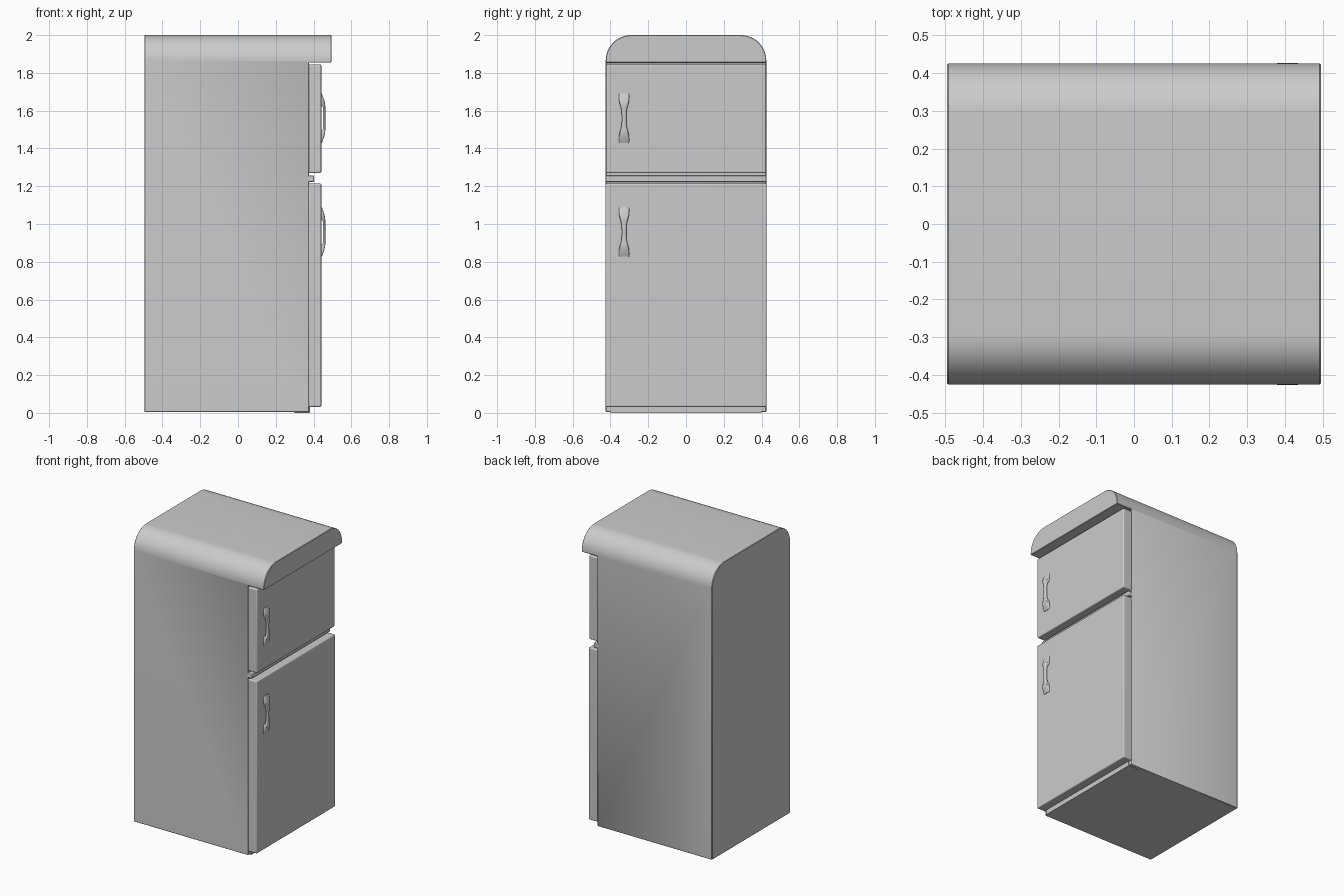
import bpy, bmesh, math

if "Cube" in bpy.data.objects:
    bpy.data.objects.remove(bpy.data.objects["Cube"])


def make_object(name, bm):
    bmesh.ops.recalc_face_normals(bm, faces=bm.faces)
    mesh = bpy.data.meshes.new(name)
    bm.to_mesh(mesh)
    bm.free()
    ob = bpy.data.objects.new(name, mesh)
    bpy.context.collection.objects.link(ob)
    return ob


def box(name, x, y, z):
    bm = bmesh.new()
    bmesh.ops.create_cube(bm, size=1)
    for v in bm.verts:
        v.co = [r[0] + (c + 0.5) * (r[1] - r[0]) for c, r in zip(v.co, (x, y, z))]
    return make_object(name, bm)


def smooth(ob, angle=35):
    bpy.ops.object.select_all(action='DESELECT')
    ob.select_set(True)
    bpy.context.view_layer.objects.active = ob
    bpy.ops.object.shade_smooth_by_angle(angle=math.radians(angle))


def bevel(ob, width, segments):
    m = ob.modifiers.new("bevel", 'BEVEL')
    m.width, m.segments = width, segments


HALF_W, BACK, FRONT, FACE = 0.425, -0.495, 0.495, 0.375

# cabinet: arched profile extruded front to back
profile = [(-HALF_W, 0.004), (HALF_W, 0.004)]
for i in range(17):
    a = math.pi / 2 * i / 16
    profile.append((HALF_W - 0.135 + 0.135 * math.cos(a), 1.865 + 0.135 * math.sin(a)))
profile += [(-y, z) for y, z in reversed(profile[2:])]
bm = bmesh.new()
face = bm.faces.new([bm.verts.new((BACK, y, z)) for y, z in profile])
ext = bmesh.ops.extrude_face_region(bm, geom=[face])
bmesh.ops.translate(bm, vec=(FRONT - BACK, 0, 0),
                    verts=[g for g in ext['geom'] if isinstance(g, bmesh.types.BMVert)])
cabinet = make_object("cabinet", bm)

# recess below the overhanging hood
cutter = box("door_recess_cutter", (FACE, 0.7), (-0.6, 0.6), (-0.2, 1.855))
cutter.hide_render = True
cutter.hide_set(True)
cut = cabinet.modifiers.new("door_recess", 'BOOLEAN')
cut.operation, cut.object, cut.solver = 'DIFFERENCE', cutter, 'EXACT'
bevel(cabinet, 0.003, 1)
cabinet.modifiers["bevel"].angle_limit = math.radians(50)
smooth(cabinet)

# base plinth and divider between the doors
plinth = box("plinth", (0.30, 0.382), (-0.40, 0.40), (0, 0.035))
divider = box("door_divider", (0.36, 0.402), (-HALF_W, HALF_W), (1.223, 1.256))
bevel(divider, 0.004, 2)
smooth(divider)

# doors
for name, w, z in (("freezer_door", 0.423, (1.27, 1.845)), ("fridge_door", 0.426, (0.032, 1.214))):
    door = box(name, (FACE - 0.002, 0.441), (-w, w), z)
    bevel(door, 0.007, 4)
    smooth(door)

# handles: lofted stations of (height, half width, inner x, outer x)
half = [(0.130, 0.025, 0.437, 0.444), (0.120, 0.028, 0.437, 0.448), (0.098, 0.027, 0.437, 0.456),
        (0.078, 0.024, 0.437, 0.461), (0.066, 0.020, 0.440, 0.462), (0.060, 0.018, 0.450, 0.462),
        (0.040, 0.014, 0.451, 0.462), (0.015, 0.012, 0.451, 0.462)]
stations = half + [(-h, w, a, b) for h, w, a, b in reversed(half)]
for name, zc in (("freezer_handle", 1.56), ("fridge_handle", 0.957)):
    bm = bmesh.new()
    rings = []
    for h, w, a, b in stations:
        c = min(0.006, (b - a) * 0.6)
        section = [(a, -w), (b - c, -w), (b - c * 0.3, -w + c * 0.4), (b, -w + c * 1.2),
                   (b, w - c * 1.2), (b - c * 0.3, w - c * 0.4), (b - c, w), (a, w)]
        rings.append([bm.verts.new((x, -0.328 + y, zc + h)) for x, y in section])
    for r, s in zip(rings, rings[1:]):
        for i in range(8):
            j = (i + 1) % 8
            bm.faces.new((r[i], r[j], s[j], s[i]))
    bm.faces.new(rings[0])
    bm.faces.new(rings[-1])
    smooth(make_object(name, bm), 40)
